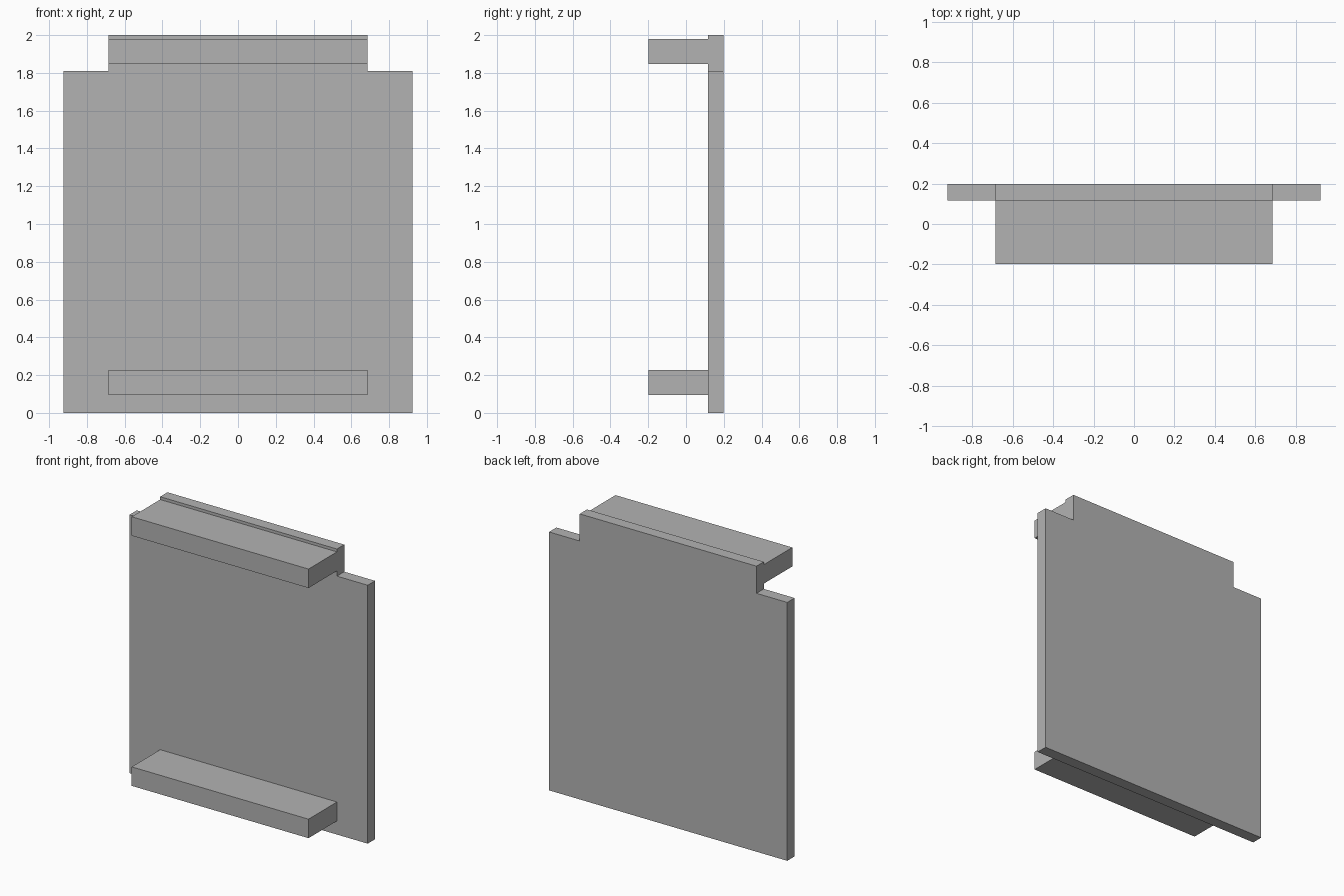
import bpy
import bmesh

default_cube = bpy.data.objects.get("Cube")
if default_cube:
    bpy.data.objects.remove(default_cube, do_unlink=True)

# Single matte grey
grey = bpy.data.materials.new("plain_grey")
grey.use_nodes = True
colour = (0.45, 0.45, 0.45, 1)
grey.diffuse_color = colour
grey.node_tree.nodes["Principled BSDF"].inputs["Base Color"].default_value = colour

PANEL_HALF, TAB_HALF = 0.923, 0.685
SHOULDER, TOP = 1.81, 2.0
FRONT, PANEL_FRONT, BACK = -0.198, 0.117, 0.198


def extrude_outline(name, outline, y_front, y_back):
    """Turn an x-z outline into a solid reaching from y_front to y_back."""
    bm = bmesh.new()
    face = bm.faces.new([bm.verts.new((x, y_front, z)) for x, z in outline])
    result = bmesh.ops.extrude_face_region(bm, geom=[face], use_keep_orig=True)
    moved = [v for v in result["geom"] if isinstance(v, bmesh.types.BMVert)]
    bmesh.ops.translate(bm, verts=moved, vec=(0, y_back - y_front, 0))
    bmesh.ops.recalc_face_normals(bm, faces=bm.faces)
    mesh = bpy.data.meshes.new(name)
    bm.to_mesh(mesh)
    bm.free()
    mesh.materials.append(grey)
    obj = bpy.data.objects.new(name, mesh)
    bpy.context.collection.objects.link(obj)
    return obj


# Upright panel with notched upper corners
right_half = [(PANEL_HALF, 0), (PANEL_HALF, SHOULDER), (TAB_HALF, SHOULDER), (TAB_HALF, TOP)]
left_half = [(-x, z) for x, z in reversed(right_half)]
extrude_outline("back_panel", right_half + left_half, PANEL_FRONT, BACK)

# Two matching ledges on the front of the panel
for name, low, high in (("lower_ledge", 0.095, 0.228), ("upper_ledge", 1.847, 1.98)):
    outline = [(-TAB_HALF, low), (TAB_HALF, low), (TAB_HALF, high), (-TAB_HALF, high)]
    extrude_outline(name, outline, FRONT, PANEL_FRONT)
